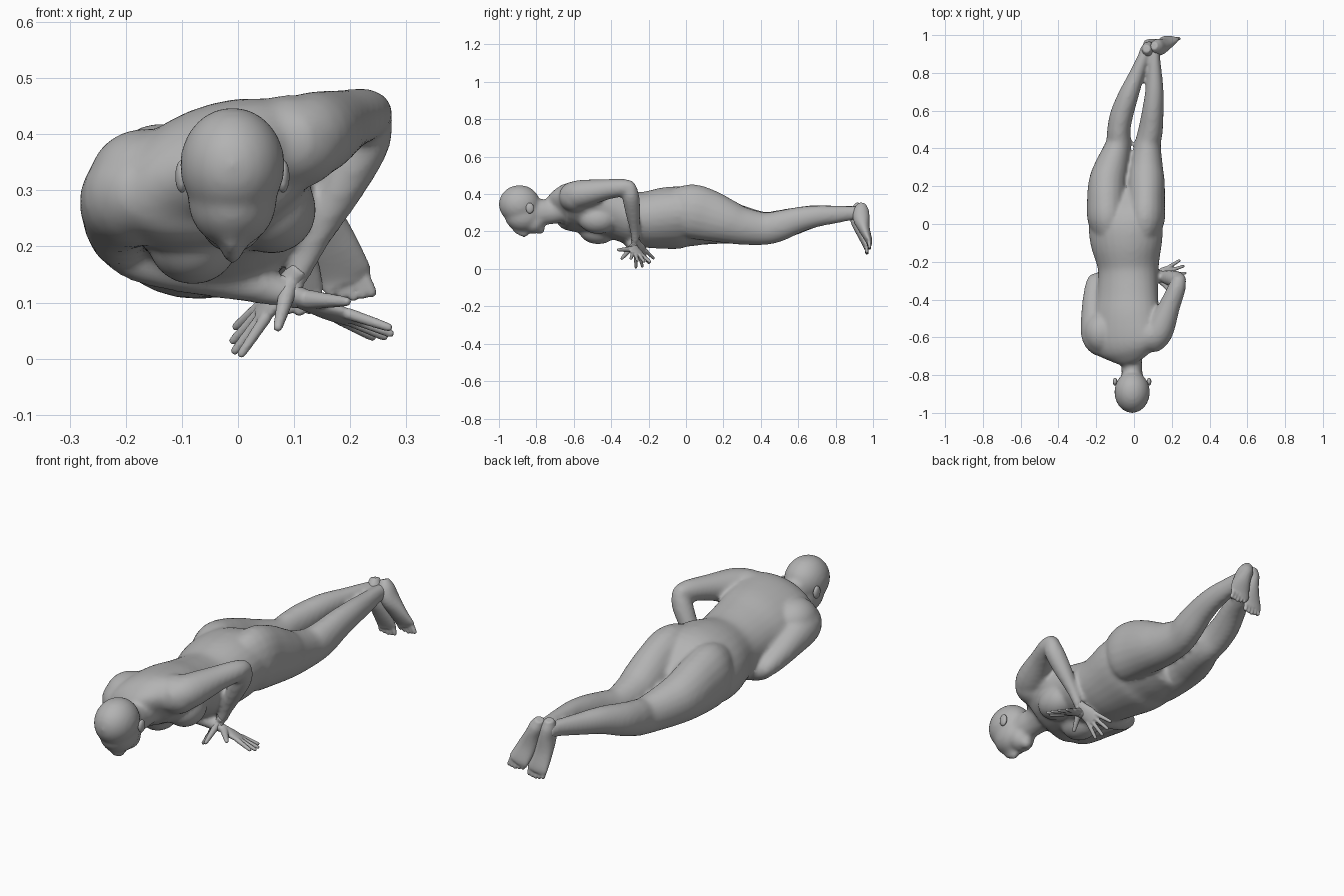
import bpy
import bmesh
from math import cos, sin, tau
from mathutils import Matrix, Vector

cube = bpy.data.objects.get("Cube")
if cube:
    bpy.data.objects.remove(cube)

# One plain grey for the whole figure
grey = bpy.data.materials.new("clay grey")
grey.use_nodes = True
colour = (0.45, 0.45, 0.45, 1)
grey.diffuse_color = colour
grey.node_tree.nodes["Principled BSDF"].inputs["Base Color"].default_value = colour


def smooth_path(stations, steps):
    """Catmull-Rom interpolation of whole stations (position and radii)."""
    pts = [Vector(s if len(s) == 5 else (*s, s[3])) for s in stations]
    pts = [pts[0]] + pts + [pts[-1]]
    out = []
    for a, b, c, d in zip(pts, pts[1:], pts[2:], pts[3:]):
        for i in range(steps):
            t = i / steps
            out.append(b + 0.5 * t * (c - a + t * (2 * a - 5 * b + 4 * c - d
                       + t * (3 * b - a - 3 * c + d))))
    return out + [pts[-1]]


def tube(bm, stations, side=(1, 0, 0), sides=20, steps=4):
    """Loft ellipses (x, y, z, half width, half depth) along a path."""
    path = smooth_path(stations, steps)
    rings = []
    for i, p in enumerate(path):
        ahead = Vector(path[min(i + 1, len(path) - 1)][:3])
        tangent = (ahead - Vector(path[max(i - 1, 0)][:3])).normalized()
        across = Vector(side)
        across = (across - tangent * across.dot(tangent)).normalized()
        depth = tangent.cross(across)
        ring = []
        for k in range(sides):
            a = tau * k / sides
            ring.append(bm.verts.new(Vector(p[:3]) + across * p[3] * cos(a)
                                     + depth * p[4] * sin(a)))
        rings.append(ring)
    for r, q in zip(rings, rings[1:]):
        for k in range(sides):
            n = (k + 1) % sides
            bm.faces.new((r[k], r[n], q[n], q[k]))
    bm.faces.new(rings[0][::-1])
    bm.faces.new(rings[-1])


def blob(bm, centre, radii):
    matrix = Matrix.Translation(centre) @ Matrix.Diagonal((*radii, 1))
    bmesh.ops.create_uvsphere(bm, u_segments=24, v_segments=16, radius=1, matrix=matrix)


def finish(bm, name, voxel, rounds):
    """Fuse the overlapping parts into one soft skin."""
    bmesh.ops.recalc_face_normals(bm, faces=bm.faces)
    mesh = bpy.data.meshes.new(name)
    bm.to_mesh(mesh)
    bm.free()
    mesh.materials.append(grey)
    obj = bpy.data.objects.new(name, mesh)
    bpy.context.collection.objects.link(obj)
    remesh = obj.modifiers.new("fuse", 'REMESH')
    remesh.mode = 'VOXEL'
    remesh.voxel_size = voxel
    remesh.use_smooth_shade = True
    soften = obj.modifiers.new("soften", 'SMOOTH')
    soften.iterations = rounds


def hand(name, wrist, direction, thumb_side):
    bm = bmesh.new()
    w, d, l = Vector(wrist), Vector(direction).normalized(), Vector(thumb_side)
    l = (l - d * l.dot(d)).normalized()
    # Palm
    tube(bm, [(*(w + d * t), a, b) for t, a, b in
              ((-.02, .02, .019), (.02, .027, .018), (.06, .038, .016), (.1, .036, .011))], l)
    # Four fanned fingers
    for k in (-1.5, -.5, .5, 1.5):
        base = w + d * .085 + l * k * .019
        way = (d + l * k * .22).normalized()
        reach = .1 - .01 * abs(k)
        tube(bm, [(*(base + way * reach * t), r) for t, r in
                  ((0, .011), (.5, .0095), (.9, .008), (1, .005))], l, 10)
    # Thumb
    root, tip = w + d * .015 + l * .012, w + d * .065 + l * .11
    tube(bm, [(*root.lerp(tip, t), r) for t, r in
              ((0, .018), (.4, .014), (.9, .009), (1, .005))], d, 10)
    finish(bm, name, .004, 2)


def foot(name, heel, ball):
    bm = bmesh.new()
    h, b = Vector(heel), Vector(ball)
    # Heel, instep and ball, with the sole facing back
    tube(bm, [(*(h.lerp(b, t) - Vector((0, inset, 0))), wide, deep)
              for t, inset, wide, deep in
              ((-.12, .02, .02, .02), (.05, .028, .034, .04), (.3, .032, .038, .044),
               (.6, .02, .046, .03), (.9, .002, .05, .019), (1, 0, .046, .014))])
    # Toes
    way = (b - h).normalized()
    for k in range(5):
        base = b + Vector(((k - 2) * .018, 0, 0)) - way * .01
        reach = .045 - .004 * abs(k - 2)
        tube(bm, [(*(base + way * reach * t), r) for t, r in
                  ((0, .01), (.8, .0095), (1, .005))], sides=10)
    finish(bm, name, .005, 3)


body = bmesh.new()

# Torso, rolled so the left shoulder sits higher
roll = Vector((.92, 0, .38))
tube(body, [(-.02, -.715, .315, .065, .06), (-.03, -.685, .33, .14, .085),
            (-.04, -.63, .335, .195, .113), (-.04, -.5, .32, .185, .127),
            (-.035, -.38, .295, .168, .13), (-.03, -.24, .265, .163, .145),
            (-.04, -.1, .272, .195, .16), (-.045, 0, .272, .2, .155),
            (-.045, .09, .25, .18, .12), (-.045, .17, .23, .14, .08)], roll, 28)

# Shoulder blades and bust
for centre, radii in (((-.165, -.575, .32), (.1, .11, .09)), ((.09, -.59, .385), (.1, .09, .085)),
                      ((-.08, -.47, .212), (.082, .105, .08)), ((.06, -.47, .265), (.08, .105, .078))):
    blob(body, centre, radii)

# Neck and head, face down
tube(body, [(-.02, -.66, .32, .08, .075), (-.015, -.72, .305, .058, .066),
            (-.01, -.79, .305, .055, .07), (-.01, -.85, .32, .05, .06)])
blob(body, (-.01, -.89, .345), (.094, .111, .103))
blob(body, (-.01, -.87, .285), (.08, .1, .087))
blob(body, (-.01, -.815, .25), (.06, .06, .062))
blob(body, (-.01, -.78, .215), (.03, .026, .03))
tube(body, [(-.01, -.925, .215, .012, .014), (-.01, -.885, .195, .017, .019),
            (-.01, -.862, .186, .02, .017), (-.01, -.85, .193, .015, .013)])

# Legs, starting in the buttocks
right_leg = [(-.13, -.08, .275, .07, .11), (-.14, .02, .275, .105, .145),
             (-.144, .12, .265, .105, .137), (-.14, .22, .25, .1, .117),
             (-.12, .3, .235, .09, .102), (-.084, .42, .22, .068, .085),
             (-.08, .5, .235, .062, .08), (-.065, .58, .255, .061, .073),
             (-.03, .68, .28, .054, .061), (.01, .78, .29, .042, .05),
             (.048, .88, .3, .031, .039), (.065, .94, .3, .028, .032)]
left_leg = [(.045, -.08, .3, .07, .115), (.06, .02, .308, .102, .145),
            (.064, .12, .285, .1, .138), (.065, .22, .253, .098, .118),
            (.066, .3, .23, .088, .102), (.073, .42, .215, .07, .087),
            (.088, .5, .23, .065, .082), (.1, .6, .262, .057, .069),
            (.108, .7, .282, .049, .058), (.108, .8, .291, .04, .048),
            (.108, .88, .298, .031, .039), (.11, .94, .3, .028, .032)]
for leg in (right_leg, left_leg):
    tube(body, leg)

# Left arm: elbow raised behind, forearm hanging down
tube(body, [(.08, -.64, .385, .06), (.13, -.57, .398, .077), (.19, -.43, .424, .056),
            (.23, -.33, .435, .046), (.24, -.28, .435, .032)])
tube(body, [(.243, -.3, .447, .033), (.228, -.295, .39, .045), (.187, -.285, .31, .041),
            (.14, -.275, .22, .028), (.105, -.27, .145, .021)], (0, 1, 0))

# Right arm: upper arm along the side, forearm crossing under the chest
tube(body, [(-.15, -.66, .3, .065), (-.19, -.59, .29, .089), (-.213, -.45, .25, .065),
            (-.212, -.33, .21, .048), (-.212, -.285, .2, .033)])
tube(body, [(-.23, -.3, .205, .032), (-.18, -.3, .183, .045), (-.09, -.3, .158, .042),
            (.02, -.285, .132, .032), (.115, -.275, .107, .021)], (0, 1, 0))
finish(body, "body", .01, 8)

# Ears
for name, s in (("right_ear", -1), ("left_ear", 1)):
    ear = bmesh.new()
    blob(ear, (s * .09 - .01, -.835, .325), (.012, .022, .03))
    finish(ear, name, .004, 2)

hand("left_hand", (.1, -.27, .148), (-.12, .06, -.14), (.3, -.9, -.15))
hand("right_hand", (.11, -.275, .109), (.14, .03, -.06), (.2, -1, .2))
foot("left_foot", (.115, .965, .325), (.195, .98, .135))
foot("right_foot", (.07, .95, .325), (.105, .965, .11))
